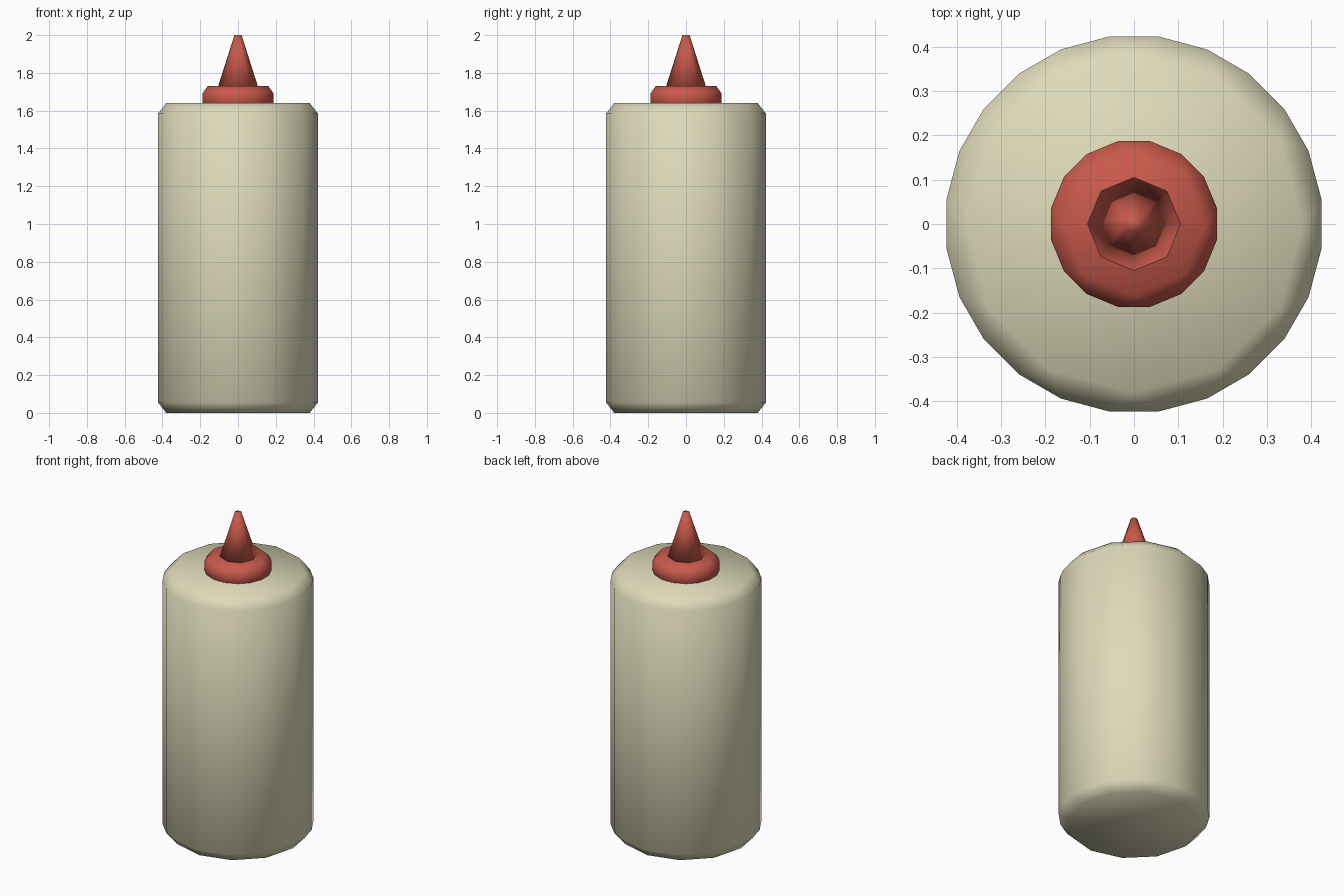
import bpy

if "Cube" in bpy.data.objects:
    bpy.data.objects.remove(bpy.data.objects["Cube"])


def material(name, rgb):
    mat = bpy.data.materials.new(name)
    mat.diffuse_color = (*rgb, 1)
    mat.use_nodes = True
    mat.node_tree.nodes["Principled BSDF"].inputs["Base Color"].default_value = mat.diffuse_color
    return mat


def tapered(name, sides, r_bottom, r_top, z0, z1, mat, bevel=0):
    """Smooth-shaded upright prism or cone, optionally with every edge chamfered."""
    bpy.ops.mesh.primitive_cone_add(vertices=sides, radius1=r_bottom, radius2=r_top,
                                    depth=z1 - z0, location=(0, 0, (z0 + z1) / 2))
    obj = bpy.context.object
    obj.name = name
    obj.data.materials.append(mat)
    if bevel:
        mod = obj.modifiers.new("chamfer", 'BEVEL')
        mod.width = bevel
        mod.segments = 1
        mod.limit_method = 'NONE'
    bpy.ops.object.shade_smooth()
    return obj


cream = material("cream_plastic", (0.73, 0.70, 0.49))
red = material("red_plastic", (0.58, 0.10, 0.07))

# Bottle body: 12-sided, all edges chamfered
tapered("bottle_body", 12, 0.438, 0.438, 0.0, 1.64, cream, bevel=0.056)

# Cap collar: 8-sided, sunk slightly into the body
tapered("cap_collar", 8, 0.202, 0.202, 1.60, 1.73, red, bevel=0.038)

# Pointed nozzle with a small blunt tip
tapered("nozzle", 8, 0.106, 0.019, 1.727, 2.0, red)
